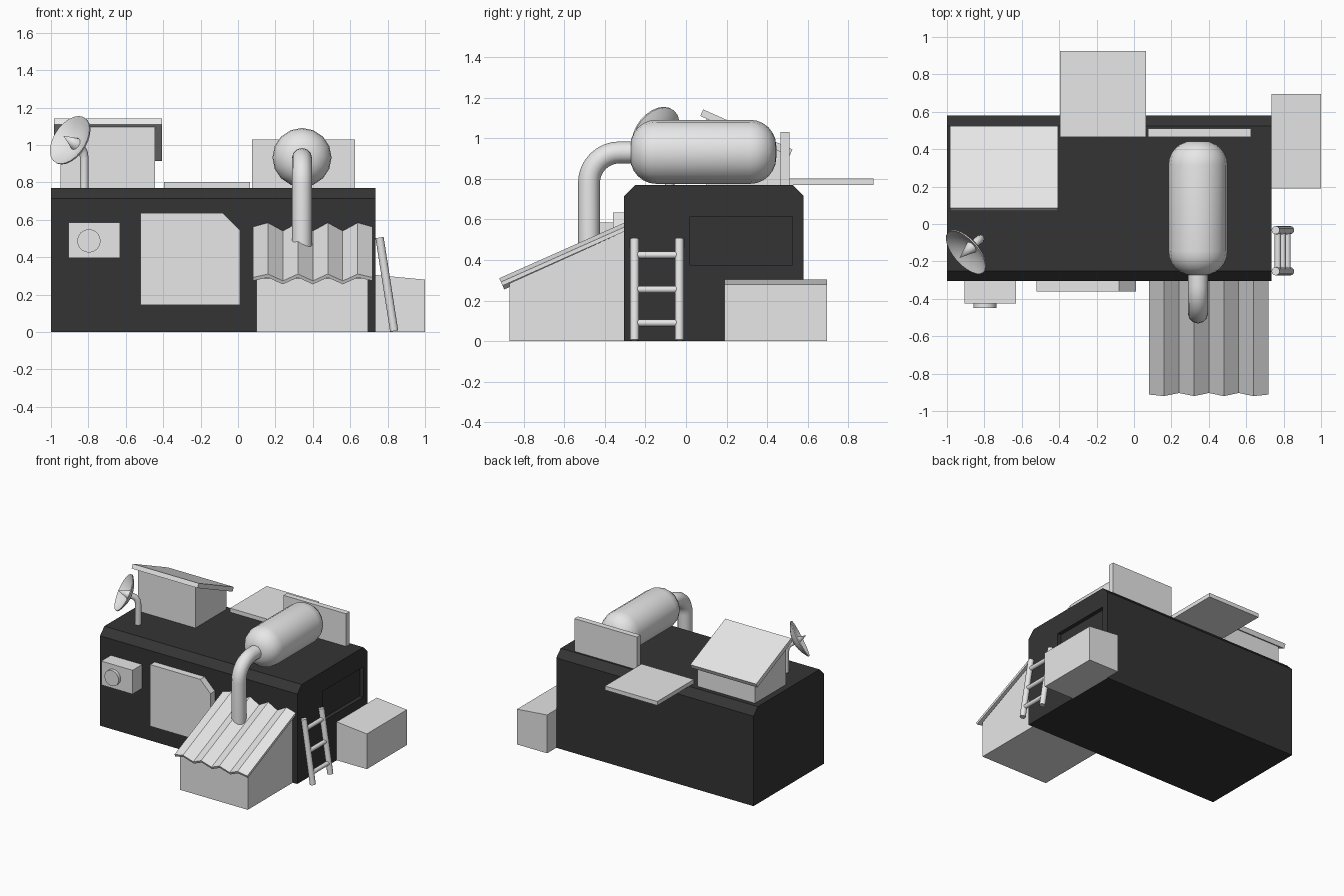
import bpy, bmesh, math
from mathutils import Matrix, Vector

cube = bpy.data.objects.get("Cube")
if cube:
    bpy.data.objects.remove(cube, do_unlink=True)


def material(name, value):
    m = bpy.data.materials.new(name)
    m.use_nodes = True
    color = (value, value, value, 1)
    m.diffuse_color = color
    m.node_tree.nodes["Principled BSDF"].inputs["Base Color"].default_value = color
    return m


DARK = material("charcoal", 0.034)
LIGHT = material("light grey", 0.8)


def finish(name, bm, mat=LIGHT, matrix=None, smooth=False):
    bmesh.ops.recalc_face_normals(bm, faces=bm.faces)
    mesh = bpy.data.meshes.new(name)
    bm.to_mesh(mesh)
    bm.free()
    mesh.materials.append(mat)
    ob = bpy.data.objects.new(name, mesh)
    bpy.context.collection.objects.link(ob)
    if matrix:
        ob.matrix_world = matrix
    if smooth:
        shade(ob)
    return ob


def shade(ob):
    bpy.ops.object.select_all(action='DESELECT')
    ob.select_set(True)
    bpy.context.view_layer.objects.active = ob
    bpy.ops.object.shade_smooth_by_angle(angle=math.radians(40))


def prism_mesh(points, axis, start, end):
    """Extrude a flat outline along the x, y or z axis."""
    bm = bmesh.new()

    def place(p, d):
        co = list(p)
        co.insert("xyz".index(axis), d)
        return bm.verts.new(co)

    face = bm.faces.new([place(p, start) for p in points])
    out = bmesh.ops.extrude_face_region(bm, geom=[face])
    shift = Vector([end - start if a == axis else 0 for a in "xyz"])
    bmesh.ops.translate(bm, vec=shift,
                        verts=[g for g in out["geom"] if isinstance(g, bmesh.types.BMVert)])
    return bm


def prism(name, points, axis, start, end, mat=LIGHT, matrix=None):
    return finish(name, prism_mesh(points, axis, start, end), mat, matrix)


def box(name, x, y, z):
    return prism(name, [(x[0], y[0]), (x[1], y[0]), (x[1], y[1]), (x[0], y[1])], "z", *z)


def lathe(name, profile, origin, direction, steps=24):
    """Spin an (r, z) profile about z, then aim z along a direction."""
    bm = bmesh.new()
    vs = [bm.verts.new((r, 0, z)) for r, z in profile]
    es = [bm.edges.new(pair) for pair in zip(vs, vs[1:])]
    bmesh.ops.spin(bm, geom=vs + es, axis=(0, 0, 1), cent=(0, 0, 0),
                   angle=2 * math.pi, steps=steps)
    bmesh.ops.remove_doubles(bm, verts=bm.verts, dist=0.0005)
    rot = Vector(direction).to_track_quat('Z', 'Y').to_matrix().to_4x4()
    return finish(name, bm, LIGHT, Matrix.Translation(origin) @ rot, True)


def tube(name, path, radius):
    curve = bpy.data.curves.new(name, 'CURVE')
    curve.dimensions = '3D'
    curve.bevel_depth = radius
    curve.bevel_resolution = 4
    curve.use_fill_caps = True
    spline = curve.splines.new('POLY')
    spline.points.add(len(path) - 1)
    for pt, co in zip(spline.points, path):
        pt.co = (*co, 1)
    ob = bpy.data.objects.new(name, curve)
    bpy.context.collection.objects.link(ob)
    curve.materials.append(LIGHT)
    bpy.ops.object.select_all(action='DESELECT')
    ob.select_set(True)
    bpy.context.view_layer.objects.active = ob
    bpy.ops.object.convert(target='MESH')
    shade(bpy.context.object)


# Main building with chamfered roof edges and a recessed end window
FRONT, BACK, END, ROOF = -0.305, 0.58, 0.735, 0.77
bm = prism_mesh([(FRONT, 0), (BACK, 0), (BACK, 0.715), (BACK - 0.055, ROOF),
                 (FRONT + 0.055, ROOF), (FRONT, 0.715)], "x", -1, END)
bmesh.ops.recalc_face_normals(bm, faces=bm.faces)
window_y, window_z = (0.02, 0.525), (0.375, 0.615)
for co, no in [((0, y, 0), (0, 1, 0)) for y in window_y] + [((0, 0, z), (0, 0, 1)) for z in window_z]:
    ends = [f for f in bm.faces if f.normal.x > 0.9]
    geom = set(ends) | {e for f in ends for e in f.edges} | {v for f in ends for v in f.verts}
    bmesh.ops.bisect_plane(bm, geom=list(geom), plane_co=co, plane_no=no)
    bm.normal_update()
pane = []
for f in bm.faces:
    c = f.calc_center_median()
    if f.normal.x > 0.9 and window_y[0] < c.y < window_y[1] and window_z[0] < c.z < window_z[1]:
        pane.append(f)
bmesh.ops.inset_region(bm, faces=pane, thickness=0.0005, depth=-0.03)
finish("main_building", bm, DARK)

# Front wall: hatch plate with a clipped corner, vent unit and round vent
prism("front_hatch", [(-0.52, 0.145), (0.01, 0.145), (0.01, 0.545), (-0.08, 0.635), (-0.52, 0.635)],
      "y", -0.36, FRONT)
box("vent_unit", (-0.905, -0.63), (-0.425, FRONT), (0.395, 0.585))
lathe("vent_cap", [(0, 0), (0.062, 0), (0.062, 0.027), (0, 0.027)], (-0.797, -0.423, 0.487), (0, -1, 0))

# Lean-to shed with corrugated roof
prism("shed", [(-0.87, 0), (FRONT, 0), (FRONT, 0.54), (-0.87, 0.285)], "x", 0.1, 0.695)
top = []
for i in range(9):
    height = -0.02 if i in (0, 8) else (0 if i % 2 else -0.04)
    top.append((0.08 + 0.08 * i, height))
under = [(x, z - 0.02) for x, z in reversed(top)]
prism("shed_corrugated_roof", top + under, "y", 0, 0.685, LIGHT,
      Matrix.Translation((0, -0.92, 0.31)) @ Matrix.Rotation(math.radians(24), 4, 'X'))

# Rooftop hut with a sloped roof
prism("roof_hut", [(0.1, ROOF), (0.49, ROOF), (0.49, 0.93), (0.1, 1.1)], "x", -0.95, -0.445)
prism("roof_hut_cover", [(0.07, 1.11), (0.51, 0.913), (0.525, 0.945), (0.085, 1.142)],
      "x", -0.985, -0.405)

# Rooftop awning slab and upright panel
box("awning_slab", (-0.395, 0.065), (0.465, 0.925), (ROOF, 0.802))
box("upright_panel", (0.075, 0.625), (0.465, 0.51), (ROOF, 1.03))

# Tank with rounded ends and its feed pipe
R, L, C = 0.158, 0.72, 0.13
cap = [(R - C + C * math.sin(a), C - C * math.cos(a))
       for a in [math.pi / 2 * i / 6 for i in range(7)]]
lathe("tank", [(0, 0)] + cap + [(r, L - z) for r, z in reversed(cap)] + [(0, L)],
      (0.342, -0.275, 0.933), (0, 1, 0), 16)
bend = 0.15
arc = [math.pi / 2 * i / 8 for i in range(9)]
tube("feed_pipe", [(0.342, -0.2, 0.93)]
     + [(0.342, -0.328 - bend * math.sin(a), 0.93 - bend + bend * math.cos(a)) for a in arc]
     + [(0.342, -0.478, 0.45)], 0.054)

# Side crate with a sloped lid
prism("side_crate", [(END, 0), (1, 0), (1, 0.28), (END, 0.305)], "y", 0.19, 0.695)

# Leaning ladder
rails = (-0.253, -0.033)
for side, y in zip(("right", "left"), rails):
    tube("ladder_rail_" + side, [(0.835, y, 0.005), (0.757, y, 0.505)], 0.022)
for z in (0.09, 0.255, 0.425):
    x = 0.835 - 0.156 * z
    tube("ladder_rung", [(x, rails[0], z), (x, rails[1], z)], 0.017)

# Satellite dish, feed cone and bent mast
aim = Vector((-0.67, -0.59, 0.45)).normalized()
rim = Vector((-0.9, -0.152, 1.027))
rad, depth = 0.143, 0.05
bowl = [(rad * i / 6, depth * ((i / 6) ** 2 - 1)) for i in range(7)]
lathe("dish", [(r, z - 0.008) for r, z in bowl] + bowl[::-1], rim, aim)
hub = rim - aim * depth
lathe("dish_feed_cone", [(0, 0), (0.035, 0), (0, 0.1)], hub, aim, 12)
mast = Vector((-0.822, -0.08, ROOF))
tube("dish_mast", [mast, mast + Vector((0, 0, 0.16)), mast + Vector((-0.004, -0.004, 0.19)),
                   mast + Vector((-0.018, -0.014, 0.215)), hub], 0.023)
